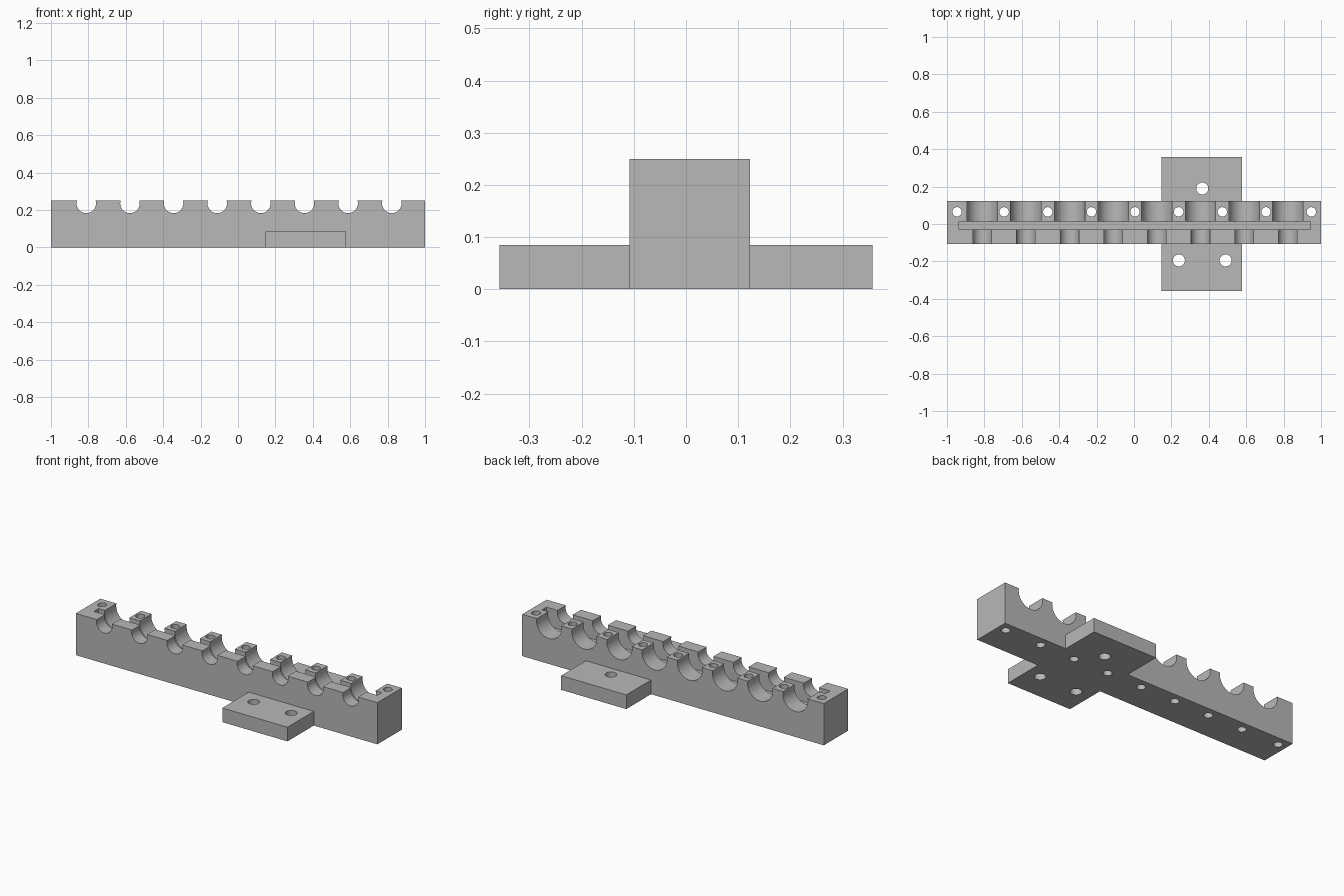
import bpy
import bmesh
import math
from mathutils import Matrix, Vector

default = bpy.data.objects.get("Cube")
if default:
    bpy.data.objects.remove(default, do_unlink=True)

grey = bpy.data.materials.new("plain grey")
grey.use_nodes = True
grey.diffuse_color = (0.48, 0.48, 0.48, 1)
grey.node_tree.nodes["Principled BSDF"].inputs["Base Color"].default_value = (0.48, 0.48, 0.48, 1)


def add_box(bm, low, high):
    low, high = Vector(low), Vector(high)
    place = Matrix.Translation((low + high) / 2) @ Matrix.Diagonal((*(high - low), 1))
    bmesh.ops.create_cube(bm, size=1, matrix=place)


def add_cylinder(bm, centre, radius, length, along_y=False):
    turn = Matrix.Rotation(math.pi / 2 if along_y else 0, 4, "X")
    bmesh.ops.create_cone(bm, cap_ends=True, segments=48, radius1=radius, radius2=radius,
                          depth=length, matrix=Matrix.Translation(centre) @ turn)


def make_object(name, bm):
    mesh = bpy.data.meshes.new(name)
    bm.to_mesh(mesh)
    bm.free()
    mesh.materials.append(grey)
    obj = bpy.data.objects.new(name, mesh)
    bpy.context.collection.objects.link(obj)
    return obj


def combine(target, tool, operation):
    tool.hide_render = True
    mod = target.modifiers.new(tool.name, "BOOLEAN")
    mod.object, mod.operation, mod.solver = tool, operation, "EXACT"
    bpy.context.view_layer.objects.active = target
    bpy.ops.object.modifier_apply(modifier=mod.name)
    bpy.data.objects.remove(tool, do_unlink=True)


FRONT, BACK, TOP = -0.108, 0.123, 0.25
PITCH = 0.2333
slot_xs = [-0.811 + PITCH * i for i in range(8)]

# Long bar
bm = bmesh.new()
add_box(bm, (-1, FRONT, 0), (1, BACK, TOP))
holder = make_object("slotted_holder_bar", bm)

# Mounting plate crossing under the bar
bm = bmesh.new()
add_box(bm, (0.146, -0.357, 0), (0.578, 0.357, 0.085))
combine(holder, make_object("mounting_plate", bm), "UNION")

# Lengthwise groove
bm = bmesh.new()
add_box(bm, (-0.935, -0.03, 0.14), (0.945, 0.013, 0.4))
combine(holder, make_object("groove_cutter", bm), "DIFFERENCE")

# Narrow slots in front of the groove, wide slots behind it
bm = bmesh.new()
for x in slot_xs:
    add_cylinder(bm, (x, -0.11, 0.235), 0.052, 0.2, along_y=True)
    add_cylinder(bm, (x, 0.1, 0.235), 0.083, 0.2, along_y=True)
combine(holder, make_object("slot_cutter", bm), "DIFFERENCE")

# Vertical screw holes between the wide slots, and in the plate
bm = bmesh.new()
for x in [-0.946] + [x + PITCH / 2 for x in slot_xs[:-1]] + [0.948]:
    add_cylinder(bm, (x, 0.065, 0.1), 0.025, 0.6)
for x, y in ((0.365, 0.19), (0.24, -0.195), (0.49, -0.195)):
    add_cylinder(bm, (x, y, 0.1), 0.032, 0.6)
combine(holder, make_object("hole_cutter", bm), "DIFFERENCE")

# Smooth round walls, crisp edges
bpy.ops.object.select_all(action="DESELECT")
holder.select_set(True)
bpy.context.view_layer.objects.active = holder
bpy.ops.object.shade_smooth_by_angle(angle=math.radians(30))
